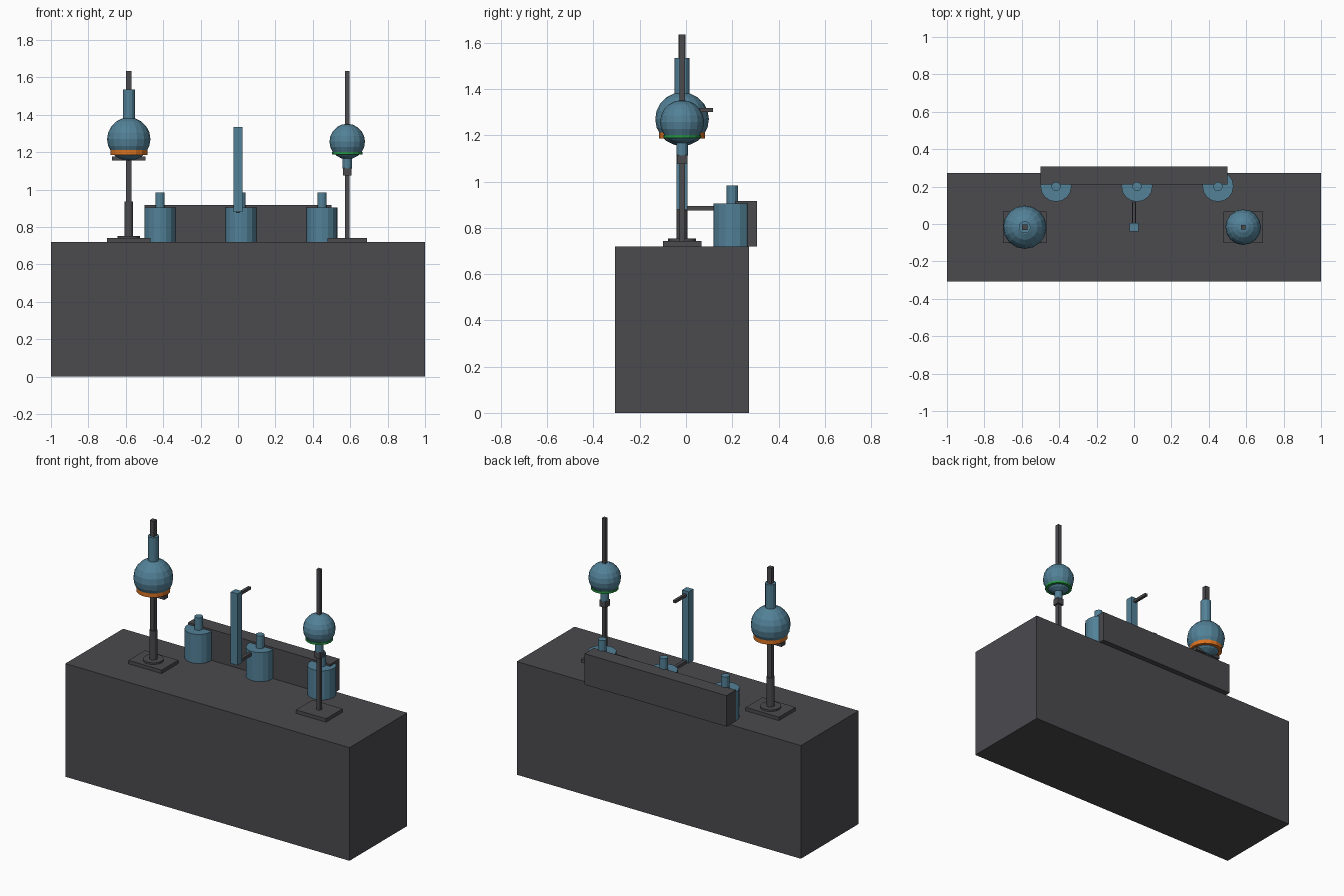
import bpy
import bmesh
from mathutils import Matrix

cube = bpy.data.objects.get("Cube")
if cube:
    bpy.data.objects.remove(cube, do_unlink=True)


def make_material(name, rgb):
    mat = bpy.data.materials.new(name)
    mat.use_nodes = True
    colour = (*rgb, 1.0)
    mat.diffuse_color = colour
    mat.node_tree.nodes["Principled BSDF"].inputs["Base Color"].default_value = colour
    return mat


GREY = make_material("dark grey", (0.07, 0.068, 0.076))
BLUE = make_material("steel blue", (0.085, 0.22, 0.31))
ORANGE = make_material("orange", (0.7, 0.17, 0.015))
GREEN = make_material("green", (0.02, 0.3, 0.06))

MID = -0.017   # depth of the bench's centre line
TOP = 0.72     # bench top height
BACK = 0.307   # rear face of the rack


def finish(bm, name, mat):
    mesh = bpy.data.meshes.new(name)
    bm.to_mesh(mesh)
    bm.free()
    mesh.materials.append(mat)
    obj = bpy.data.objects.new(name, mesh)
    bpy.context.collection.objects.link(obj)
    return obj


def box(name, mat, x, y, z):
    """Box from (low, high) pairs on each axis."""
    bm = bmesh.new()
    size = [b - a for a, b in (x, y, z)]
    centre = [(a + b) / 2 for a, b in (x, y, z)]
    matrix = Matrix.Translation(centre) @ Matrix.Diagonal((*size, 1))
    bmesh.ops.create_cube(bm, size=1, matrix=matrix)
    return finish(bm, name, mat)


def block(name, mat, x, width, depth, low, high):
    """Box centred on the bench's centre line."""
    return box(name, mat, (x - width / 2, x + width / 2),
               (MID - depth / 2, MID + depth / 2), (low, high))


def cylinder(name, mat, x, y, radius, low, high, sides=16):
    bm = bmesh.new()
    bmesh.ops.create_cone(bm, cap_ends=True, segments=sides, radius1=radius,
                          radius2=radius, depth=high - low,
                          matrix=Matrix.Translation((x, y, (low + high) / 2)))
    return finish(bm, name, mat)


def globe(name, x, z, radius):
    bm = bmesh.new()
    bmesh.ops.create_uvsphere(bm, u_segments=16, v_segments=10, radius=radius,
                              matrix=Matrix.Translation((x, MID, z)))
    return finish(bm, name, BLUE)


# Bench and the rack overhanging its back edge
box("bench", GREY, (-1, 1), (-BACK, 0.273), (0, TOP))
box("rack", GREY, (-0.5, 0.5), (0.212, BACK), (TOP, 0.917))

# Row of bottles in front of the rack
for i in range(3):
    x = 0.016 + (i - 1) * 0.433
    cylinder(f"bottle_{i + 1}", BLUE, x, 0.202, 0.083, TOP, 0.905)
    cylinder(f"bottle_neck_{i + 1}", BLUE, x, 0.2, 0.025, 0.905, 0.984, 12)

# Central post with its two rods
block("centre_post", BLUE, 0, 0.047, 0.047, 0.88, 1.335)
box("post_support_rod", GREY, (-0.01, 0.01), (MID, 0.22), (0.875, 0.895))
box("post_top_rod", GREY, (-0.009, 0.009), (MID, 0.116), (1.3, 1.317))

# Right stand: sleeved pole carrying the large globe
X = -0.584
block("right_stand_base", GREY, X, 0.234, 0.167, TOP, 0.742)
cylinder("right_stand_flange", GREY, X, MID, 0.06, 0.742, 0.753)
cylinder("right_stand_sleeve", GREY, X, MID, 0.023, 0.753, 0.938, 12)
block("right_pole", GREY, X, 0.029, 0.029, 0.753, 1.635)
globe("large_globe", X, 1.27, 0.116)
cylinder("large_globe_ring", ORANGE, X, MID, 0.099, 1.186, 1.214)
block("large_globe_bar", GREY, X, 0.18, 0.04, 1.157, 1.178)
cylinder("large_globe_neck", BLUE, X, MID, 0.032, 1.37, 1.535, 12)

# Left stand: slim pole carrying the small globe
X = 0.584
block("left_stand_base", GREY, X, 0.212, 0.167, TOP, 0.742)
block("left_pole", GREY, X, 0.024, 0.024, 0.742, 1.635)
globe("small_globe", X, 1.257, 0.095)
cylinder("small_globe_ring", GREEN, X, MID, 0.081, 1.188, 1.202)
cylinder("small_globe_neck", BLUE, X, MID, 0.025, 1.113, 1.17, 12)
block("small_globe_clamp", GREY, X, 0.045, 0.045, 1.075, 1.115)
